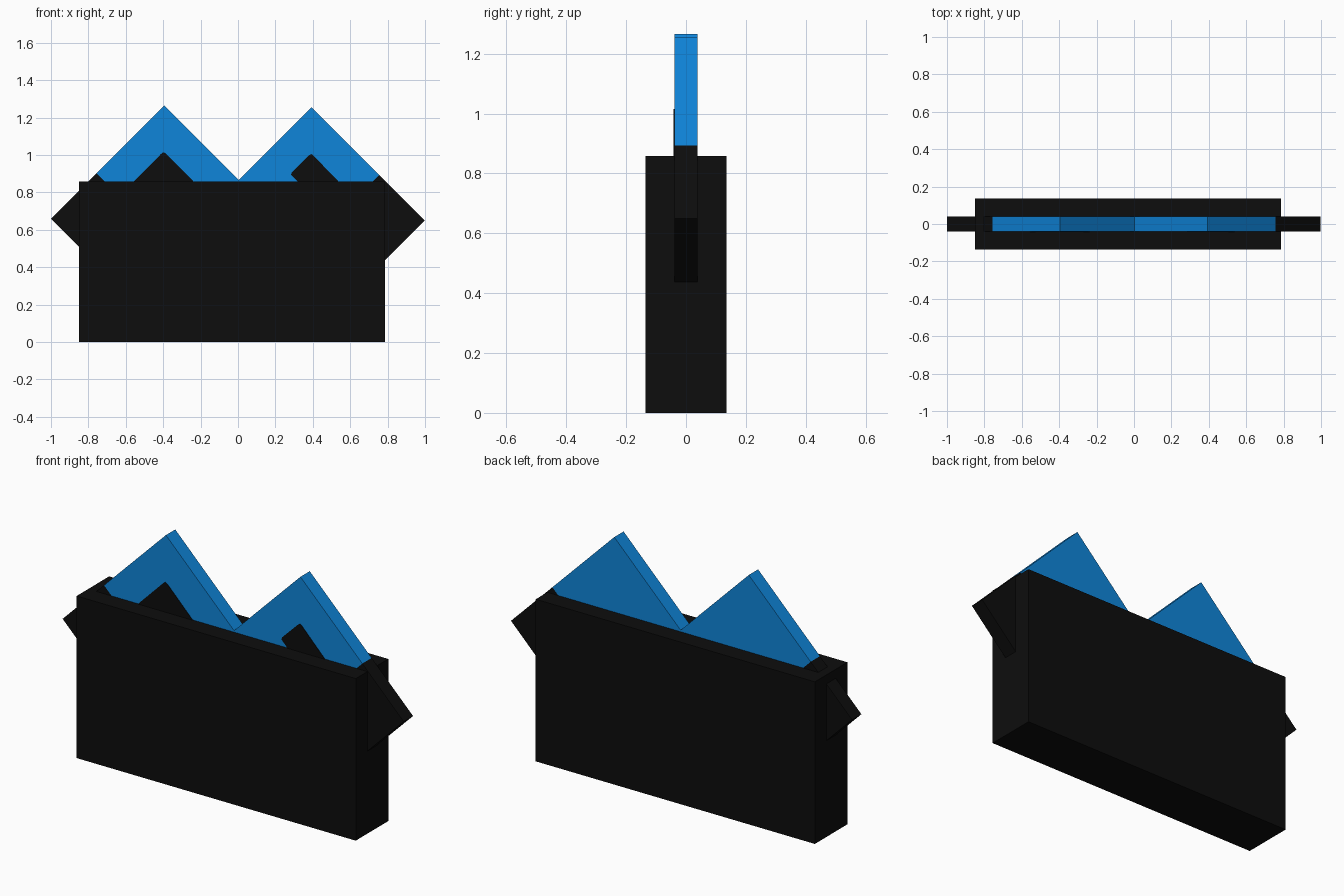
import bpy
import bmesh

cube = bpy.data.objects.get("Cube")
if cube:
    bpy.data.objects.remove(cube, do_unlink=True)


def make_material(name, rgb):
    m = bpy.data.materials.new(name)
    m.use_nodes = True
    m.diffuse_color = (*rgb, 1)
    m.node_tree.nodes["Principled BSDF"].inputs["Base Color"].default_value = (*rgb, 1)
    return m


black = make_material("black", (0.004, 0.004, 0.004))
blue = make_material("blue", (0.0048, 0.235, 0.70))


def prism(name, outline, y0, y1, mat):
    """Extrude an (x, z) outline from y0 to y1."""
    bm = bmesh.new()
    face = bm.faces.new([bm.verts.new((x, y0, z)) for x, z in outline])
    ext = bmesh.ops.extrude_face_region(bm, geom=[face])
    verts = [g for g in ext["geom"] if isinstance(g, bmesh.types.BMVert)]
    bmesh.ops.translate(bm, verts=verts, vec=(0, y1 - y0, 0))
    bmesh.ops.recalc_face_normals(bm, faces=bm.faces)
    mesh = bpy.data.meshes.new(name)
    bm.to_mesh(mesh)
    bm.free()
    mesh.materials.append(mat)
    ob = bpy.data.objects.new(name, mesh)
    bpy.context.collection.objects.link(ob)
    return ob


# Solid holder block
prism("holder_block", [(-0.85, 0), (0.785, 0), (0.785, 0.858), (-0.85, 0.858)],
      -0.136, 0.136, black)

# Two square cards standing on a corner, each with a black outer band
HALF = 0.605   # half of the card's diagonal
CUT = -0.12    # where the band ends, measured along the diagonal grid
Y = 0.039


def diagonal(cx, cz, side, u, v):
    """Card grid (u runs up and inward, v runs up and outward) to (x, z)."""
    return cx + side * (v - u) / 2, cz + (u + v) / 2


for label, cx, cz, side in (("right", -0.395, 0.66, -1), ("left", 0.393, 0.65, 1)):
    for part, u0, u1, mat in (("card", CUT, HALF, blue), ("card_band", -HALF, CUT, black)):
        corners = [(u0, -HALF), (u1, -HALF), (u1, HALF), (u0, HALF)]
        prism(f"{label}_{part}", [diagonal(cx, cz, side, u, v) for u, v in corners],
              -Y, Y, mat)

# Thin black marks on the front of the cards, with slightly blunted corners
prism("right_card_mark", [(-0.57, 0.845), (-0.225, 0.845), (-0.385, 1.008),
                          (-0.398, 1.015), (-0.411, 1.006)], -Y - 0.003, -Y, black)
prism("left_card_mark", [(0.333, 0.845), (0.55, 0.845), (0.402, 0.998), (0.392, 1.005),
                         (0.38, 0.999), (0.287, 0.907), (0.284, 0.895)],
      -Y - 0.003, -Y, black)
